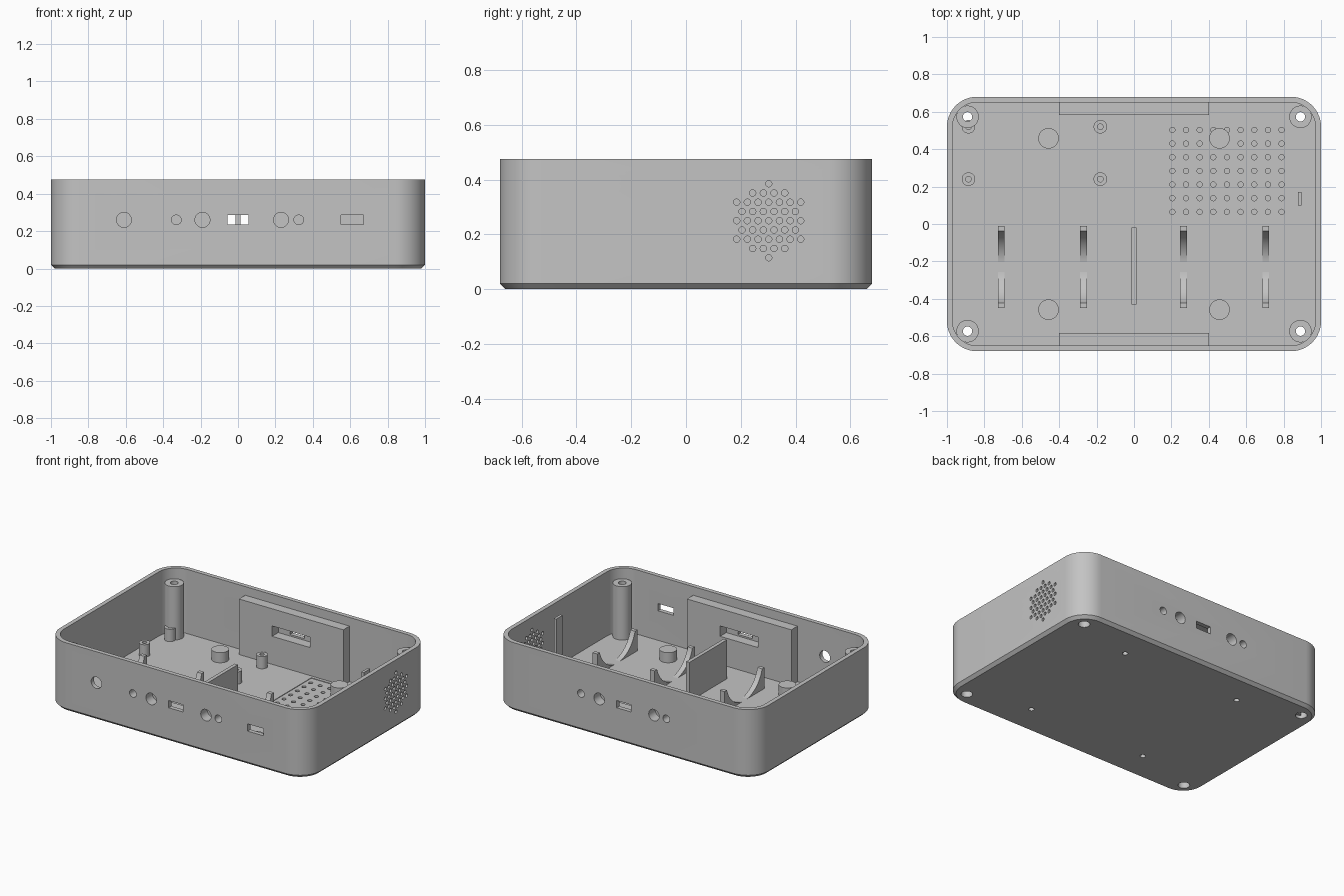
import bpy, bmesh
from math import sin, cos, pi, asin, hypot
from mathutils import Matrix, Vector

if "Cube" in bpy.data.objects:
    bpy.data.objects.remove(bpy.data.objects["Cube"], do_unlink=True)

GREY = (0.55, 0.55, 0.55, 1)
mat = bpy.data.materials.new("grey_plastic")
mat.use_nodes = True
mat.diffuse_color = GREY
mat.node_tree.nodes["Principled BSDF"].inputs["Base Color"].default_value = GREY

FLOOR, HEIGHT, WALL = 0.03, 0.475, 0.03
HALF_X, HALF_Y, CORNER = 1.0, 0.68, 0.16
PORT_Z = 0.26


def cyl(bm, x, y, z, r, length, axis="Z"):
    """Cylinder centred on a point along an axis."""
    rot = {"X": Matrix.Rotation(pi / 2, 4, "Y"), "Y": Matrix.Rotation(pi / 2, 4, "X"),
           "Z": Matrix.Identity(4)}[axis]
    bmesh.ops.create_cone(bm, cap_ends=True, segments=32, radius1=r, radius2=r, depth=length,
                          matrix=Matrix.Translation((x, y, z)) @ rot)


def post(bm, x, y, r, z0, z1):
    cyl(bm, x, y, (z0 + z1) / 2, r, z1 - z0)


def box(bm, x0, x1, y0, y1, z0, z1):
    size = Matrix.Diagonal((x1 - x0, y1 - y0, z1 - z0, 1))
    mid = Vector((x0 + x1, y0 + y1, z0 + z1)) / 2
    bmesh.ops.create_cube(bm, size=1, matrix=Matrix.Translation(mid) @ size)


def make(name, bm):
    bmesh.ops.recalc_face_normals(bm, faces=bm.faces)
    mesh = bpy.data.meshes.new(name)
    bm.to_mesh(mesh)
    bm.free()
    ob = bpy.data.objects.new(name, mesh)
    bpy.context.collection.objects.link(ob)
    mesh.materials.append(mat)
    return ob


def activate(ob):
    bpy.ops.object.select_all(action="DESELECT")
    ob.select_set(True)
    bpy.context.view_layer.objects.active = ob


def cut(bm, *targets):
    """Subtract a temporary cutter from each target."""
    cutter = make("cutter", bm)
    cutter.hide_render = True
    for ob in targets:
        mod = ob.modifiers.new("cut", "BOOLEAN")
        mod.operation, mod.solver, mod.object = "DIFFERENCE", "EXACT", cutter
        activate(ob)
        bpy.ops.object.modifier_apply(modifier=mod.name)
    bpy.data.objects.remove(cutter, do_unlink=True)


def ring(bm, inset, z, steps=12):
    """Loop of vertices around a rounded rectangle."""
    r = CORNER - inset
    verts = []
    for q, (sx, sy) in enumerate([(1, 1), (-1, 1), (-1, -1), (1, -1)]):
        for i in range(steps + 1):
            a = (q + i / steps) * pi / 2
            verts.append(bm.verts.new((sx * (HALF_X - CORNER) + r * cos(a),
                                       sy * (HALF_Y - CORNER) + r * sin(a), z)))
    return verts


# Tray shell: chamfered base, walls, rim and floor
bm = bmesh.new()
rings = [ring(bm, i, z) for i, z in
         [(0.02, 0), (0, 0.02), (0, HEIGHT), (WALL, HEIGHT), (WALL, FLOOR)]]
for a, b in zip(rings, rings[1:]):
    for i in range(len(a)):
        j = (i + 1) % len(a)
        bm.faces.new((a[i], a[j], b[j], b[i]))
bm.faces.new(rings[0])
bm.faces.new(rings[-1])
shell = make("tray_shell", bm)

# Thick connector panels inside the front and back walls
bm = bmesh.new()
for s in (-1, 1):
    y0, y1 = sorted((s * 0.582, s * 0.665))
    box(bm, -0.4, 0.4, y0, y1, 0.02, 0.415)
panels = make("connector_panels", bm)

# Corner screw pillars
corners = [(sx * 0.89, sy * 0.573) for sx in (-1, 1) for sy in (-1, 1)]
bm = bmesh.new()
for x, y in corners:
    post(bm, x, y, 0.06, 0.015, 0.4)
pillars = make("corner_pillars", bm)

# Foot bosses
feet = [(sx * 0.457, sy * 0.458) for sx in (-1, 1) for sy in (-1, 1)]
bm = bmesh.new()
for x, y in feet:
    post(bm, x, y, 0.055, 0.015, 0.1)
bosses = make("foot_bosses", bm)

# Board standoffs
mounts = [(x, y) for x in (-0.885, -0.18) for y in (0.24, 0.52)]
bm = bmesh.new()
for x, y in mounts:
    post(bm, x, y, 0.036, 0.02, 0.115)
standoffs = make("board_standoffs", bm)
bm = bmesh.new()
for x, y in mounts:
    post(bm, x, y, 0.015, 0.05, 0.2)
cut(bm, standoffs)

# Pillar holes, counterbores and foot screw holes
bm = bmesh.new()
for x, y in corners:
    post(bm, x, y, 0.025, -0.1, 0.6)
for x, y in feet:
    post(bm, x, y, 0.018, -0.1, 0.07)
cut(bm, shell, pillars, bosses)
bm = bmesh.new()
for x, y in corners:
    post(bm, x, y, 0.037, -0.1, 0.15)
cut(bm, shell, pillars)

# Blind round sockets and central slots, same on front and back
bm = bmesh.new()
for s in (-1, 1):
    for x, r in [(-0.33, 0.026), (-0.19, 0.04), (0.23, 0.04), (0.325, 0.026)]:
        cyl(bm, -s * x, s * 0.67, PORT_Z, r, 0.12, "Y")
box(bm, -0.056, 0.056, -0.8, 0.8, PORT_Z - 0.025, PORT_Z + 0.025)
cut(bm, shell, panels)
bm = bmesh.new()
box(bm, -0.146, 0.146, -0.655, 0.655, PORT_Z - 0.036, PORT_Z + 0.036)
cut(bm, panels)

# Outer front openings and the hexagonal grille in the side wall
bm = bmesh.new()
cyl(bm, -0.61, -0.67, PORT_Z, 0.04, 0.2, "Y")
box(bm, 0.55, 0.67, -0.8, -0.6, PORT_Z - 0.025, PORT_Z + 0.025)
pitch = 0.039
for row in range(-4, 5):
    for col in range(-4, 5):
        u = (col + 0.5 * (row % 2)) * pitch
        v = row * pitch * 0.866
        if hypot(u, v) < 3.53 * pitch:
            cyl(bm, 0.985, 0.302 + u, 0.25 + v, 0.0115, 0.1, "X")
cut(bm, shell)

# Shallow floor recess with a grid of pits
bm = bmesh.new()
box(bm, 0.17, 0.825, 0.03, 0.56, 0.026, 0.1)
cut(bm, shell)
bm = bmesh.new()
for i in range(9):
    for j in range(7):
        x, y = 0.205 + 0.073 * i, 0.065 + 0.073 * j
        if hypot(x - 0.457, y - 0.458) > 0.055:
            post(bm, x, y, 0.014, 0.01, 0.06)
cut(bm, shell)

# Curved cradles
R, CY, CZ, TIP = 0.2, -0.23, 0.228, 0.175
start = pi + asin((CZ - TIP) / R)
sweep = 3 * pi - 2 * start
arc = [(CY + R * cos(start + sweep * i / 24), CZ + R * sin(start + sweep * i / 24))
       for i in range(25)]
outline = [(CY - 0.22, 0.015), (CY - 0.22, TIP)] + arc + [(CY + 0.22, TIP), (CY + 0.22, 0.015)]
bm = bmesh.new()
for x in (-0.71, -0.27, 0.265, 0.705):
    face = bm.faces.new([bm.verts.new((x - 0.018, y, z)) for y, z in outline])
    out = bmesh.ops.extrude_face_region(bm, geom=[face], use_keep_orig=True)
    moved = [v for v in out["geom"] if isinstance(v, bmesh.types.BMVert)]
    bmesh.ops.translate(bm, verts=moved, vec=(0.036, 0, 0))
make("cradles", bm)

# Central divider and side tab
bm = bmesh.new()
box(bm, -0.0125, 0.0125, -0.43, -0.02, 0.02, 0.3)
make("divider", bm)
bm = bmesh.new()
box(bm, 0.876, 0.895, 0.1, 0.17, 0.02, 0.435)
make("side_tab", bm)

# Smooth round surfaces, keep edges sharp
for ob in list(bpy.context.collection.objects):
    if ob.type == "MESH" and mat.name in ob.data.materials:
        activate(ob)
        bpy.ops.object.shade_smooth_by_angle(angle=pi / 6)
